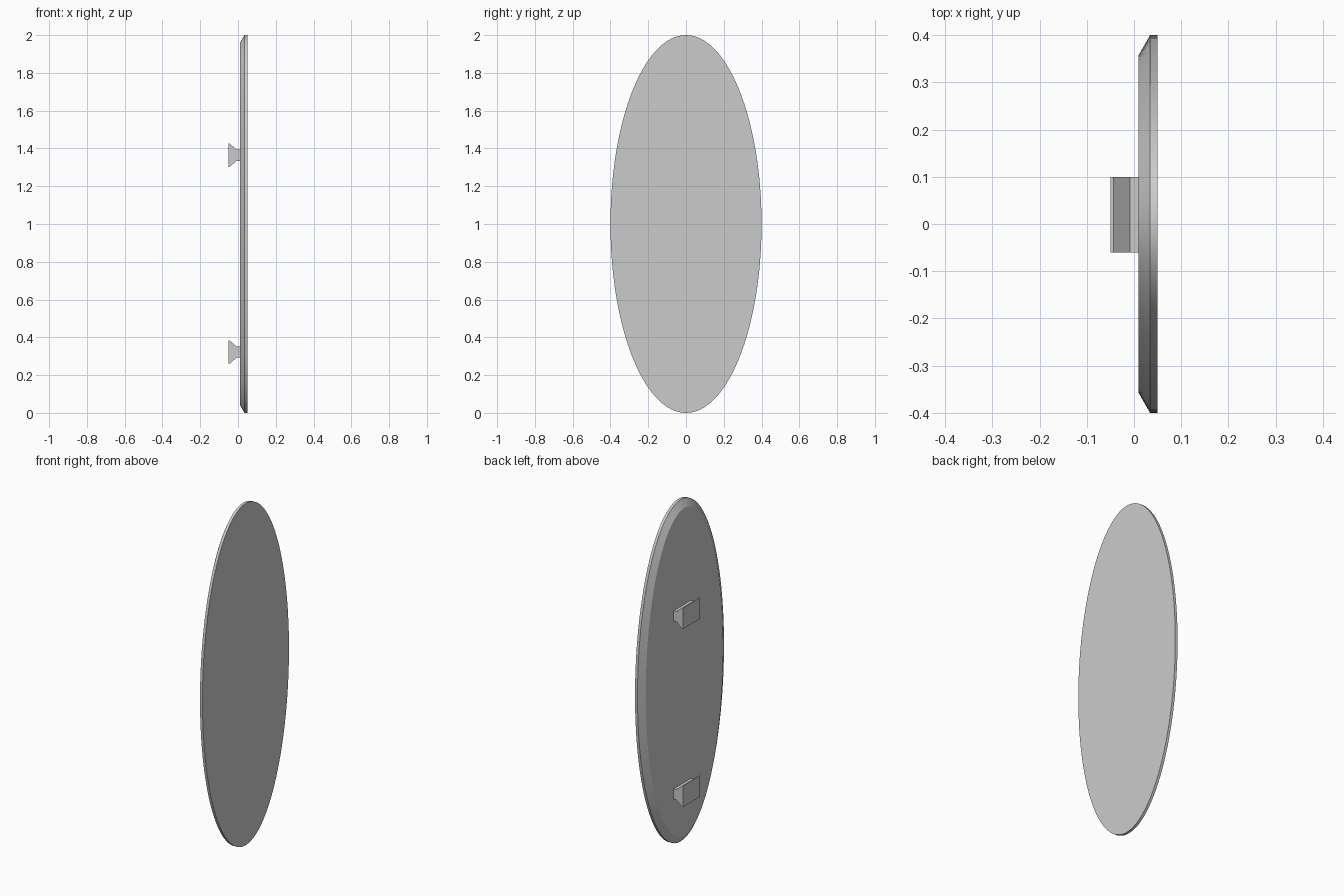
import bpy, bmesh, math

if "Cube" in bpy.data.objects:
    bpy.data.objects.remove(bpy.data.objects["Cube"])

grey = bpy.data.materials.new("light_grey")
grey.diffuse_color = (0.6, 0.6, 0.6, 1)
grey.use_nodes = True
grey.node_tree.nodes["Principled BSDF"].inputs["Base Color"].default_value = grey.diffuse_color


def loft(name, rings):
    """Join rings of points into a closed solid with capped ends."""
    bm = bmesh.new()
    loops = [[bm.verts.new(p) for p in ring] for ring in rings]
    n = len(loops[0])
    for a, b in zip(loops, loops[1:]):
        for i in range(n):
            j = (i + 1) % n
            bm.faces.new((a[i], a[j], b[j], b[i]))
    bm.faces.new(loops[0])
    bm.faces.new(loops[-1])
    bmesh.ops.recalc_face_normals(bm, faces=bm.faces)
    mesh = bpy.data.meshes.new(name)
    bm.to_mesh(mesh)
    bm.free()
    mesh.materials.append(grey)
    obj = bpy.data.objects.new(name, mesh)
    bpy.context.collection.objects.link(obj)
    return obj


def ellipse(x, inset, n=128):
    return [(x, (0.4 - inset) * math.cos(math.tau * i / n),
             1 + (1 - inset) * math.sin(math.tau * i / n)) for i in range(n)]


# Oval panel with a bevelled back rim
panel = loft("oval_panel", [ellipse(0.01, 0.042), ellipse(0.034, 0), ellipse(0.05, 0)])
bpy.context.view_layer.objects.active = panel
panel.select_set(True)
bpy.ops.object.shade_smooth_by_angle(angle=math.radians(25))

# Two flared mounting brackets on the back
half = [(-0.05, 0.061), (-0.043, 0.061), (-0.008, 0.03), (0.01, 0.03)]
profile = half + [(x, -z) for x, z in reversed(half)]
for name, zc in (("lower_bracket", 0.322), ("upper_bracket", 1.364)):
    loft(name, [[(x, y, zc + z) for x, z in profile] for y in (-0.06, 0.10)])
